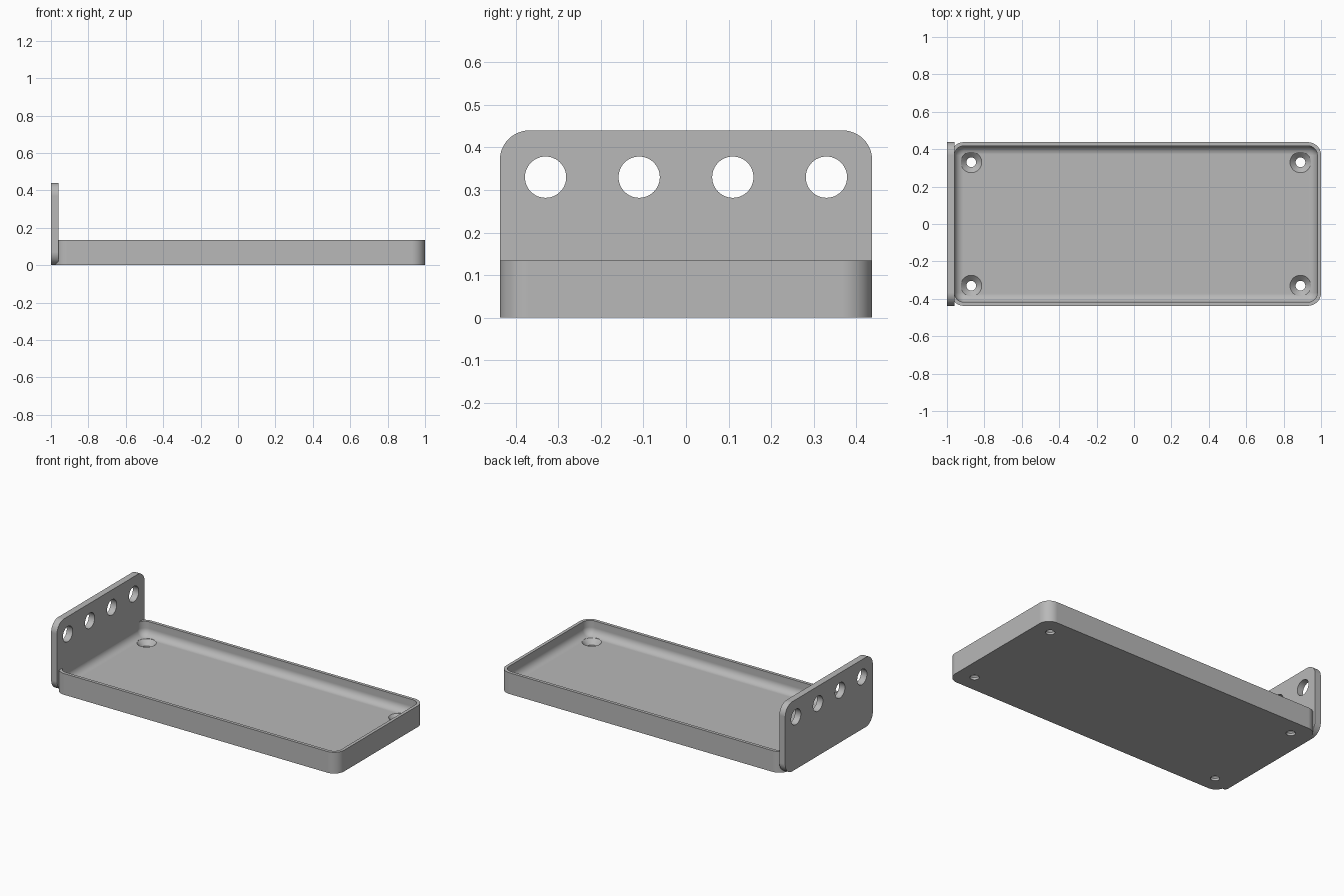
import bpy
import bmesh
from math import sin, cos, pi, radians
from mathutils import Vector, Matrix

if "Cube" in bpy.data.objects:
    bpy.data.objects.remove(bpy.data.objects["Cube"], do_unlink=True)

# Single grey finish
grey = bpy.data.materials.new("plain grey")
grey.use_nodes = True
colour = (0.48, 0.48, 0.48, 1)
grey.diffuse_color = colour
grey.node_tree.nodes["Principled BSDF"].inputs["Base Color"].default_value = colour

TRAY_CENTRE_X = 0.01
TRAY_HALF_X, HALF_Y = 0.99, 0.4375
CORNER = 0.07
RIM_Z, FLOOR_Z = 0.134, 0.045
WALL, FILLET = 0.02, 0.046
PLATE_TOP, PLATE_THICK = 0.44, 0.041


def rounded_rect(half_u, half_v, radius, steps=12):
    """Counter-clockwise outline of a rounded rectangle."""
    points = []
    for quarter, (su, sv) in enumerate(((1, 1), (-1, 1), (-1, -1), (1, -1))):
        for i in range(steps + 1):
            a = (quarter + i / steps) * pi / 2
            points.append((su * (half_u - radius) + radius * cos(a),
                           sv * (half_v - radius) + radius * sin(a)))
    return points


def loft(name, sections, matrix):
    """Skin a stack of (outline, height) sections and cap both ends."""
    bm = bmesh.new()
    rings = [[bm.verts.new((u, v, h)) for u, v in outline] for outline, h in sections]
    count = len(rings[0])
    for low, high in zip(rings, rings[1:]):
        for i in range(count):
            j = (i + 1) % count
            bm.faces.new((low[i], low[j], high[j], high[i]))
    bm.faces.new(rings[0][::-1])
    bm.faces.new(rings[-1])
    bm.transform(matrix)
    bmesh.ops.recalc_face_normals(bm, faces=bm.faces[:])
    mesh = bpy.data.meshes.new(name)
    bm.to_mesh(mesh)
    bm.free()
    mesh.materials.append(grey)
    obj = bpy.data.objects.new(name, mesh)
    bpy.context.collection.objects.link(obj)
    return obj


def circle(radius, steps=40):
    return [(radius * cos(2 * pi * i / steps), radius * sin(2 * pi * i / steps))
            for i in range(steps)]


def activate(obj):
    bpy.ops.object.select_all(action='DESELECT')
    obj.select_set(True)
    bpy.context.view_layer.objects.active = obj


def cut(obj, cutter):
    """Subtract the cutter and discard it."""
    cutter.hide_render = True
    mod = obj.modifiers.new("hole", 'BOOLEAN')
    mod.operation = 'DIFFERENCE'
    mod.solver = 'EXACT'
    mod.object = cutter
    activate(obj)
    bpy.ops.object.modifier_apply(modifier=mod.name)
    bpy.data.objects.remove(cutter, do_unlink=True)


def finish(obj):
    activate(obj)
    bpy.ops.object.shade_smooth_by_angle(angle=radians(30))
    obj.modifiers.new("even shading", 'WEIGHTED_NORMAL').keep_sharp = True


# Tray: straight outer wall, flat rim, inner wall with a filleted floor
def inset(amount):
    return rounded_rect(TRAY_HALF_X - amount, HALF_Y - amount, CORNER - amount)


sections = [(inset(0), 0), (inset(0), RIM_Z), (inset(WALL), RIM_Z)]
for i in range(9):
    a = i / 8 * pi / 2
    sections.append((inset(WALL + FILLET * (1 - cos(a))),
                     FLOOR_Z + FILLET * (1 - sin(a))))
tray = loft("tray", sections, Matrix.Translation((TRAY_CENTRE_X, 0, 0)))

# Countersunk screw holes near the tray corners
for sx in (-1, 1):
    for sy in (-1, 1):
        place = Matrix.Translation((TRAY_CENTRE_X + sx * 0.88, sy * 0.33, 0))
        cone = [(circle(0.026), -0.02), (circle(0.026), FLOOR_Z - 0.03),
                (circle(0.056), FLOOR_Z), (circle(0.056), FLOOR_Z + 0.03)]
        cut(tray, loft("screw_hole_cutter", cone, place))
finish(tray)

# Upright end plate; outline lies in the y-z plane and is extruded along x
upright = Matrix(((0, 0, 1, -1), (1, 0, 0, 0), (0, 1, 0, PLATE_TOP / 2), (0, 0, 0, 1)))
outline = rounded_rect(HALF_Y, PLATE_TOP / 2, CORNER)
plate = loft("end_plate", [(outline, 0), (outline, PLATE_THICK)], upright)

# Row of four round openings
for k in range(4):
    place = Matrix.Translation((0, -0.33 + 0.22 * k, 0.33 - PLATE_TOP / 2)) @ upright
    disc = circle(0.0485, 48)
    cut(plate, loft("opening_cutter", [(disc, -0.05), (disc, 0.1)], place))
finish(plate)
